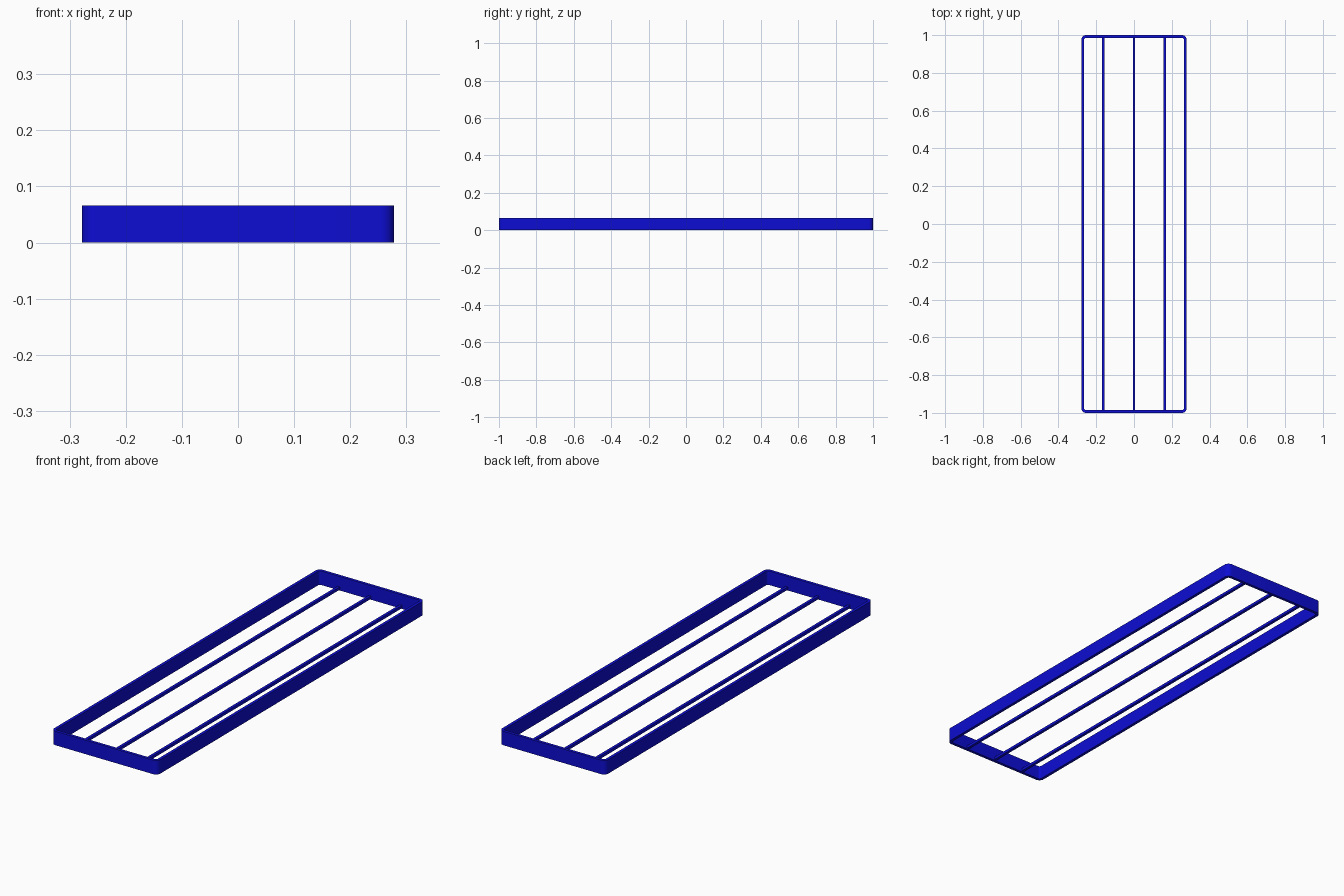
import bpy, bmesh, math

cube = bpy.data.objects.get("Cube")
if cube:
    bpy.data.objects.remove(cube, do_unlink=True)

HALF_X, HALF_Y, HEIGHT = 0.278, 1.0, 0.066
WALL, RADIUS, BAR = 0.014, 0.024, 0.013
STEPS = 8

blue = bpy.data.materials.new("deep_blue")
blue.use_nodes = True
colour = (0.004, 0.004, 0.65, 1)
blue.diffuse_color = colour
blue.node_tree.nodes["Principled BSDF"].inputs["Base Color"].default_value = colour


def finish(name, bm):
    bmesh.ops.recalc_face_normals(bm, faces=bm.faces)
    mesh = bpy.data.meshes.new(name)
    bm.to_mesh(mesh)
    bm.free()
    mesh.materials.append(blue)
    obj = bpy.data.objects.new(name, mesh)
    bpy.context.collection.objects.link(obj)
    return obj


def rounded_rectangle(half_x, half_y, radius):
    points = []
    for i, (sx, sy) in enumerate([(1, 1), (-1, 1), (-1, -1), (1, -1)]):
        for k in range(STEPS + 1):
            a = math.pi / 2 * (i + k / STEPS)
            points.append((sx * (half_x - radius) + radius * math.cos(a),
                           sy * (half_y - radius) + radius * math.sin(a)))
    return points


# Rim: a tall rounded rectangular band, open above and below
bm = bmesh.new()
outer = rounded_rectangle(HALF_X, HALF_Y, RADIUS)
inner = rounded_rectangle(HALF_X - WALL, HALF_Y - WALL, RADIUS - WALL)
loops = [[bm.verts.new((x, y, z)) for x, y in ring]
         for ring, z in [(outer, 0), (outer, HEIGHT), (inner, HEIGHT), (inner, 0)]]
count = len(outer)
for j in range(4):
    a, b = loops[j], loops[(j + 1) % 4]
    for i in range(count):
        n = (i + 1) % count
        bm.faces.new((a[i], a[n], b[n], b[i]))
rim = finish("rim", bm)
bpy.context.view_layer.objects.active = rim
rim.select_set(True)
bpy.ops.object.shade_smooth_by_angle(angle=math.radians(30))

# Long bars running between the end walls, near the bottom
for name, x in [("right_bar", -0.163), ("middle_bar", 0), ("left_bar", 0.163)]:
    bm = bmesh.new()
    bmesh.ops.create_cube(bm, size=1)
    bmesh.ops.scale(bm, vec=(BAR, 2 * HALF_Y - WALL, BAR), verts=bm.verts)
    bmesh.ops.translate(bm, vec=(x, 0, 0.011), verts=bm.verts)
    finish(name, bm)
